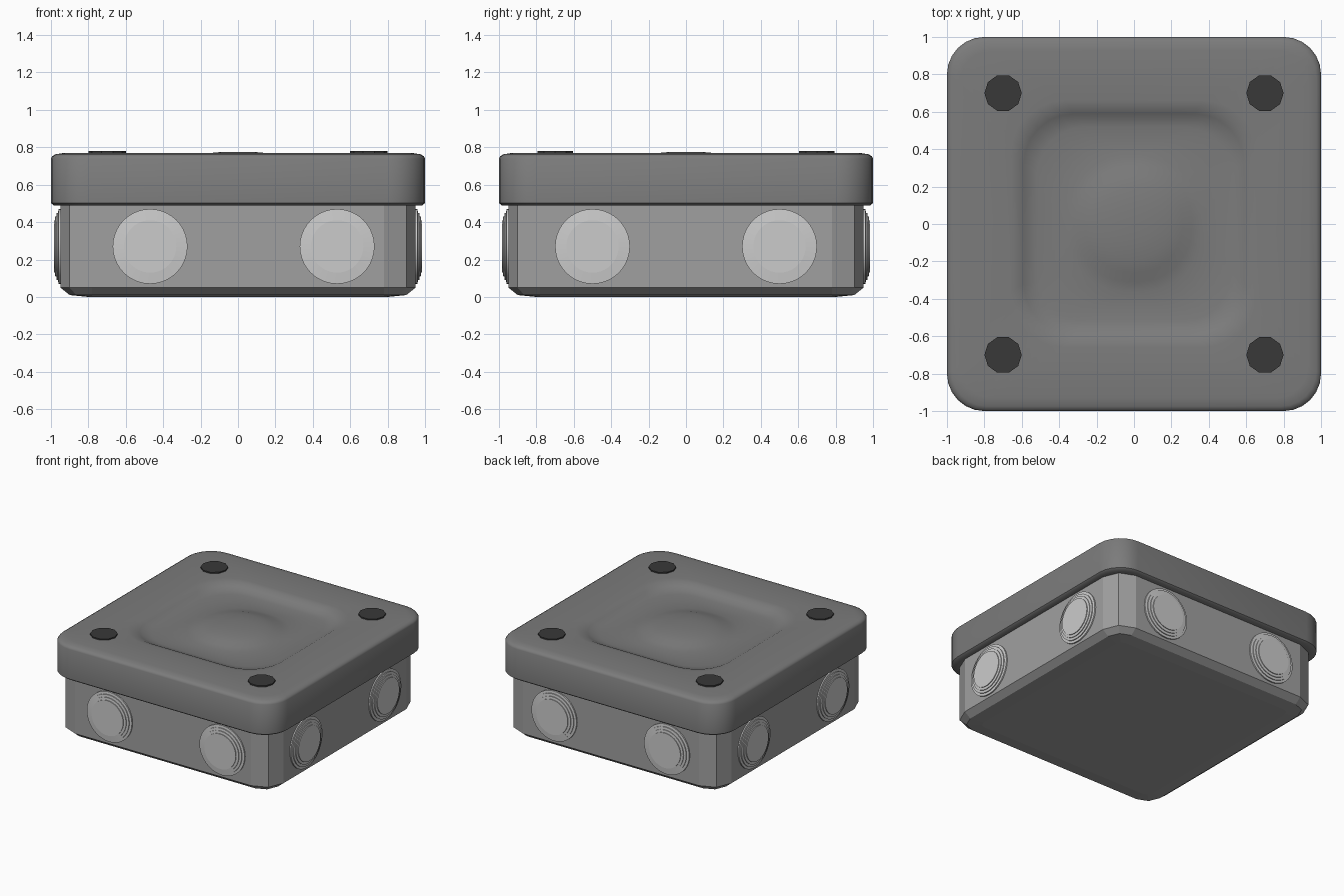
import bpy, bmesh
from math import sin, cos, pi, radians
from mathutils import Matrix

if "Cube" in bpy.data.objects:
    bpy.data.objects.remove(bpy.data.objects["Cube"])


def material(name, v):
    m = bpy.data.materials.new(name)
    m.diffuse_color = (v, v, v, 1)
    m.use_nodes = True
    m.node_tree.nodes["Principled BSDF"].inputs["Base Color"].default_value = m.diffuse_color
    return m


def rounded_square(s, r, n):
    pts = []
    for k, (sx, sy) in enumerate(((1, 1), (-1, 1), (-1, -1), (1, -1))):
        for i in range(n + 1):
            a = k * pi / 2 + i / n * pi / 2
            pts.append((sx * (s - r) + r * cos(a), sy * (s - r) + r * sin(a)))
    return pts


def circle(r, n):
    return [(r * cos(2 * pi * i / n), r * sin(2 * pi * i / n)) for i in range(n)]


def loft(name, rings, mat, matrix=Matrix.Identity(4), smooth=None):
    """Skin a stack of (outline, z) rings and cap both ends."""
    bm = bmesh.new()
    loops = [[bm.verts.new((x, y, z)) for x, y in pts] for pts, z in rings]
    n = len(loops[0])
    for a, b in zip(loops, loops[1:]):
        for i in range(n):
            j = (i + 1) % n
            bm.faces.new((a[i], a[j], b[j], b[i]))
    bm.faces.new(loops[0][::-1])
    bm.faces.new(loops[-1])
    bm.transform(matrix)
    bmesh.ops.recalc_face_normals(bm, faces=bm.faces)
    me = bpy.data.meshes.new(name)
    bm.to_mesh(me)
    bm.free()
    ob = bpy.data.objects.new(name, me)
    bpy.context.collection.objects.link(ob)
    me.materials.append(mat)
    if smooth:
        bpy.ops.object.select_all(action='DESELECT')
        ob.select_set(True)
        bpy.context.view_layer.objects.active = ob
        bpy.ops.object.shade_smooth_by_angle(angle=radians(smooth))
    return ob


lid_grey = material("lid_grey", 0.2)
base_grey = material("base_grey", 0.35)
plug_grey = material("plug_grey", 0.6)
dark = material("screw_dark", 0.04)

# Base box with faceted corners and chamfered bottom
base = [(0.8, 0.05, 0.0), (0.9, 0.12, 0.01), (0.95, 0.17, 0.05), (0.95, 0.17, 0.5)]
loft("base_box", [(rounded_square(s, r, 2), z) for s, r, z in base], base_grey)

# Lid: rounded rim, square recess and shallow central dome
lid = [(0.94, 0.16, 0.49), (0.985, 0.19, 0.49), (1.0, 0.2, 0.502),
       (1.0, 0.2, 0.74), (0.993, 0.2, 0.753), (0.975, 0.19, 0.763), (0.93, 0.17, 0.77),
       (0.66, 0.29, 0.77), (0.62, 0.28, 0.764), (0.59, 0.27, 0.748), (0.56, 0.26, 0.732),
       (0.52, 0.26, 0.724), (0.44, 0.3, 0.721), (0.36, 0.31, 0.724), (0.31, 0.285, 0.735),
       (0.26, 0.245, 0.752), (0.19, 0.18, 0.766), (0.1, 0.095, 0.774), (0.03, 0.028, 0.776)]
loft("lid", [(rounded_square(s, r, 6), z) for s, r, z in lid], lid_grey, smooth=40)

# Lid screws
for i, (x, y) in enumerate(((-1, -1), (1, -1), (1, 1), (-1, 1))):
    loft(f"lid_screw_{i + 1}", [(circle(0.1, 10), 0.74), (circle(0.1, 10), 0.78)], dark,
         Matrix.Translation((0.7 * x, 0.7 * y, 0)))

# Stepped cable-entry plugs, two per side (front, right, back, left)
steps = [(0.2, 0.93), (0.2, 0.96), (0.18, 0.962), (0.18, 0.969), (0.16, 0.971),
         (0.16, 0.977), (0.14, 0.979), (0.14, 0.985)]
offsets = ((-0.47, 0.53), (-0.5, 0.5), (-0.5, 0.5), (-0.5, 0.5))
for k, pair in enumerate(offsets):
    for i, off in enumerate(pair):
        place = (Matrix.Rotation(k * pi / 2, 4, 'Z') @ Matrix.Translation((off, 0, 0.27))
                 @ Matrix.Rotation(pi / 2, 4, 'X'))
        loft(f"cable_plug_{k + 1}_{i + 1}", [(circle(r, 40), d) for r, d in steps],
             plug_grey, place, smooth=30)
